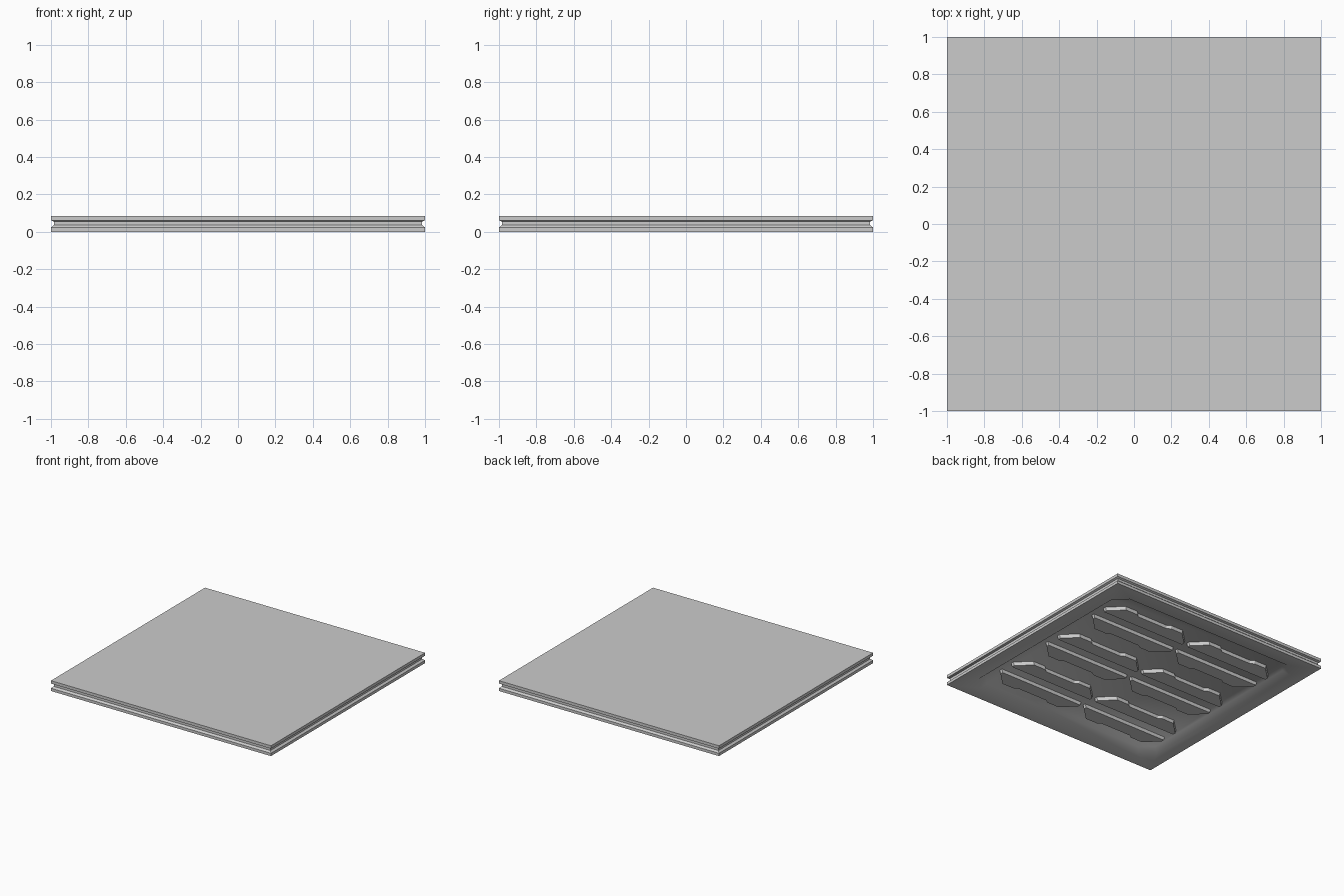
import bpy, bmesh

if "Cube" in bpy.data.objects:
    bpy.data.objects.remove(bpy.data.objects["Cube"])


def finish(bm, name, angle=0.75):
    bmesh.ops.remove_doubles(bm, verts=bm.verts, dist=0.0001)
    bmesh.ops.recalc_face_normals(bm, faces=bm.faces)
    mesh = bpy.data.meshes.new(name)
    bm.to_mesh(mesh)
    bm.free()
    obj = bpy.data.objects.new(name, mesh)
    bpy.context.collection.objects.link(obj)
    bpy.ops.object.select_all(action='DESELECT')
    obj.select_set(True)
    bpy.context.view_layer.objects.active = obj
    bpy.ops.object.shade_smooth_by_angle(angle=angle)
    return obj


def square_ring(bm, half, z, cut=0.0):
    """Square loop of eight points with optional cut corners."""
    a, b = half, half - cut
    pts = [(a, -b), (a, b), (b, a), (-b, a), (-a, b), (-a, -b), (-b, -a), (b, -a)]
    return [bm.verts.new((x, y, z)) for x, y in pts]


# Tile body: grooved rim and a recessed underside with cut corners
bm = bmesh.new()
profile = [(1.0, 0.085, 0), (1.0, 0.061, 0), (0.985, 0.054, 0), (0.985, 0.036, 0),
           (0.995, 0.027, 0), (1.0, 0.023, 0), (1.0, 0.0, 0),
           (0.875, 0.0, 0.10), (0.835, 0.035, 0.09)]
rings = [square_ring(bm, *p) for p in profile]
for r, s in zip(rings, rings[1:]):
    for i in range(8):
        j = (i + 1) % 8
        bm.faces.new((r[i], r[j], s[j], s[i]))
bm.faces.new(rings[0])
bm.faces.new(rings[-1])
bmesh.ops.remove_doubles(bm, verts=bm.verts, dist=0.0001)
bmesh.ops.dissolve_degenerate(bm, edges=bm.edges, dist=0.0001)
finish(bm, "tile_body")

# Underside ribs: pairs of notched bars with bevelled ends, in a 2 x 3 layout
half_outline = [(0.39, 0.055), (0.39, 0.08), (0.28, 0.185),
                (0.17, 0.185), (0.14, 0.165)]
outline = half_outline + [(-x, y) for x, y in reversed(half_outline)]


def rib(cx, cy, side, name):
    bm = bmesh.new()
    base = [bm.verts.new((cx + x, cy + side * y, 0.037)) for x, y in outline]
    face = bm.faces.new(base)
    ext = bmesh.ops.extrude_face_region(bm, geom=[face], use_keep_orig=True)
    for v in ext["geom"]:
        if isinstance(v, bmesh.types.BMVert):
            v.co.z = 0.006
            v.co.x = cx + (v.co.x - cx) * 0.98
    finish(bm, name, 0.5)


for col, cx in enumerate((-0.41, 0.41)):
    for row, cy in enumerate((-0.54, 0.0, 0.54)):
        for side, label in ((1, "back"), (-1, "front")):
            rib(cx, cy, side, f"rib_{col}_{row}_{label}")
